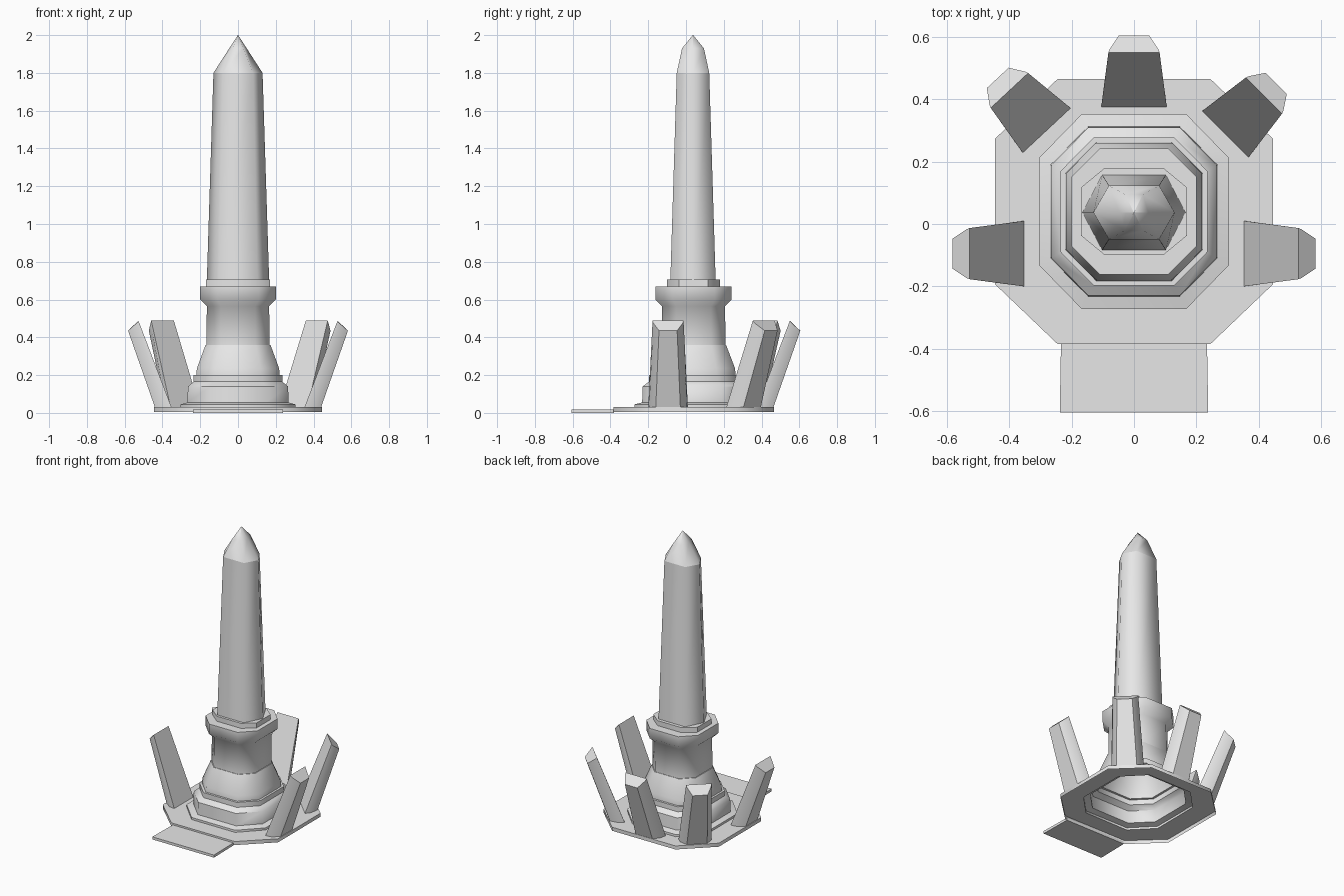
import bpy, bmesh, math
from mathutils import Matrix, Vector

if "Cube" in bpy.data.objects:
    bpy.data.objects.remove(bpy.data.objects["Cube"])

stone = bpy.data.materials.new("grey stone")
stone.diffuse_color = (0.8, 0.8, 0.8, 1)
stone.use_nodes = True
stone.node_tree.nodes["Principled BSDF"].inputs["Base Color"].default_value = stone.diffuse_color
CY = 0.04  # depth of the tower axis


def make_object(name, bm, angle):
    bmesh.ops.recalc_face_normals(bm, faces=bm.faces)
    mesh = bpy.data.meshes.new(name)
    bm.to_mesh(mesh)
    bm.free()
    mesh.materials.append(stone)
    obj = bpy.data.objects.new(name, mesh)
    bpy.context.collection.objects.link(obj)
    bpy.ops.object.select_all(action='DESELECT')
    obj.select_set(True)
    bpy.context.view_layer.objects.active = obj
    bpy.ops.object.shade_smooth_by_angle(angle=math.radians(angle))
    return obj


def loft(name, rings, angle, cap_bottom=True, cap_top=True):
    bm = bmesh.new()
    loops = [[bm.verts.new(p) for p in ring] for ring in rings]
    n = len(loops[0])
    for a, b in zip(loops, loops[1:]):
        for i in range(n):
            j = (i + 1) % n
            bm.faces.new((a[i], a[j], b[j], b[i]))
    if cap_bottom:
        bm.faces.new(loops[0][::-1])
    if cap_top:
        bm.faces.new(loops[-1])
    return make_object(name, bm, angle)


def octagon(rx, ry, z, k=0.55):
    c = [(1, -k), (1, k), (k, 1), (-k, 1), (-1, k), (-1, -k), (-k, -1), (k, -1)]
    return [(x * rx, CY + y * ry, z) for x, y in c]


def hexagon(rx, ry, z, k=0.62):
    c = [(1, 0), (k, 1), (-k, 1), (-1, 0), (-k, -1), (k, -1)]
    return [(x * rx, CY - 0.003 + y * ry, z) for x, y in c]


# Stepped pedestal: a hollow shell, open underneath
profile = [
    (0.445, 0.425, 0.005), (0.445, 0.425, 0.03), (0.305, 0.312, 0.03),
    (0.305, 0.312, 0.045), (0.268, 0.272, 0.055), (0.265, 0.27, 0.14),
    (0.235, 0.237, 0.165), (0.235, 0.237, 0.2), (0.22, 0.222, 0.2),
    (0.218, 0.22, 0.235), (0.172, 0.172, 0.36), (0.167, 0.169, 0.36),
    (0.165, 0.167, 0.565), (0.2, 0.202, 0.6), (0.2, 0.202, 0.67),
    (0.17, 0.14, 0.67), (0.17, 0.14, 0.705)]
loft("pedestal", [octagon(*p) for p in profile], 50, cap_bottom=False)

# Tapered six-sided obelisk with a pointed cap
loft("obelisk", [hexagon(0.165, 0.12, 0.7), hexagon(0.13, 0.086, 1.8)], 65,
     cap_bottom=False, cap_top=False)
loft("obelisk_cap", [hexagon(0.13, 0.086, 1.8), hexagon(0.046, 0.058, 1.93),
                     hexagon(0.001, 0.001, 2.0)], 65, cap_bottom=False)

# Flat entrance slab
slab = [(-0.238, -0.605), (0.238, -0.605), (0.234, -0.38), (-0.234, -0.38)]
loft("entrance_slab", [[(x, y, z) for x, y in slab] for z in (0, 0.018)], 30)


# Leaning blades around the rim: wide inner face, narrower outer face
def blade(name, x, y, degrees):
    m = Matrix.Translation((x, y, 0)) @ Matrix.Rotation(math.radians(degrees), 4, 'Z')
    base = [(0, -0.105, 0.03), (0.04, -0.1, 0.03), (0.088, -0.065, 0.03),
            (0.088, 0.065, 0.03), (0.04, 0.1, 0.03), (0, 0.105, 0.03)]
    top = [(0.175, -0.082, 0.488), (0.185, -0.078, 0.475), (0.23, -0.048, 0.435),
           (0.23, 0.048, 0.435), (0.185, 0.078, 0.475), (0.175, 0.082, 0.488)]
    loft(name, [[m @ Vector(p) for p in ring] for ring in (base, top)], 50)


blade("back_blade", 0, 0.375, 90)
blade("right_blade", 0.352, -0.095, 0)
blade("left_blade", -0.352, -0.095, 180)
blade("back_right_blade", 0.293, 0.288, 45)
blade("back_left_blade", -0.28, 0.3, 133)
